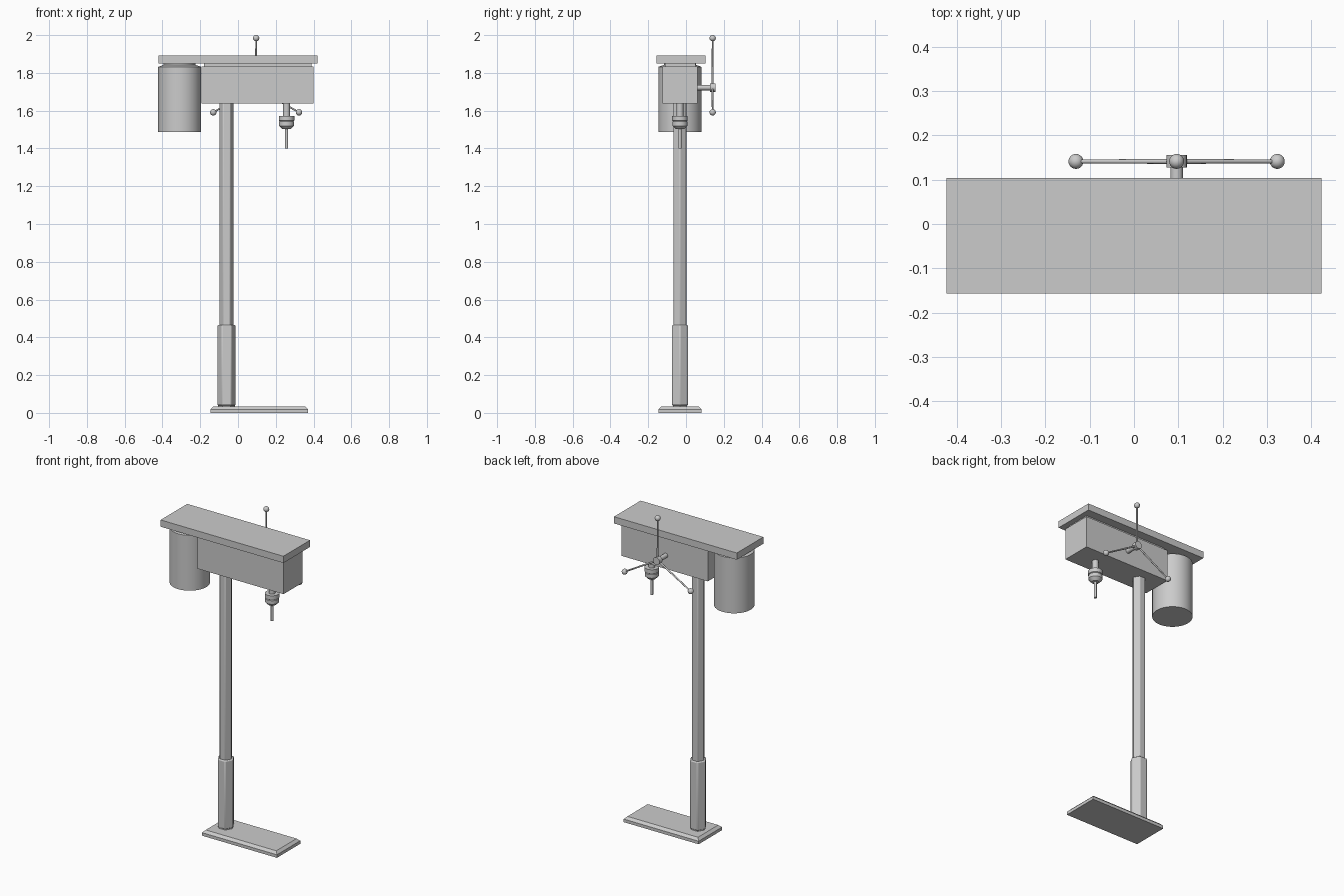
import bpy, bmesh, math
from mathutils import Vector

if "Cube" in bpy.data.objects:
    bpy.data.objects.remove(bpy.data.objects["Cube"])


def finish(name, bm, bevel=0, segs=1, smooth=True):
    bmesh.ops.recalc_face_normals(bm, faces=bm.faces)
    me = bpy.data.meshes.new(name)
    bm.to_mesh(me)
    bm.free()
    ob = bpy.data.objects.new(name, me)
    bpy.context.collection.objects.link(ob)
    if bevel:
        m = ob.modifiers.new("Bevel", 'BEVEL')
        m.width, m.segments = bevel, segs
    if smooth:
        bpy.ops.object.select_all(action='DESELECT')
        bpy.context.view_layer.objects.active = ob
        ob.select_set(True)
        bpy.ops.object.shade_smooth_by_angle(angle=math.radians(32))
    return ob


def box(name, lo, hi):
    bm = bmesh.new()
    bmesh.ops.create_cube(bm, size=1)
    for v in bm.verts:
        v.co = Vector([(a + b) / 2 + c * (b - a) for a, b, c in zip(lo, hi, v.co)])
    return finish(name, bm, smooth=False)


def stack(name, rings, closed_rings=True):
    """Skin a list of equal-length point rings and cap both ends."""
    bm = bmesh.new()
    rs = [[bm.verts.new(p) for p in r] for r in rings]
    n = len(rs[0])
    for a, b in zip(rs, rs[1:]):
        for i in range(n):
            j = (i + 1) % n
            bm.faces.new((a[i], a[j], b[j], b[i]))
    bm.faces.new(rs[0])
    bm.faces.new(rs[-1])
    return bm


def lathe(name, origin, axis, profile, n=32, **kw):
    """Profile of (radius, distance along axis) turned about an axis."""
    q = Vector((0, 0, 1)).rotation_difference(Vector(axis))
    o = Vector(origin)
    rings = [[o + q @ Vector((r * math.cos(2 * math.pi * i / n),
                              r * math.sin(2 * math.pi * i / n), d))
              for i in range(n)] for r, d in profile]
    return finish(name, stack(name, rings), **kw)


CY = -0.032   # centre line of column, motor and spindle

# chamfered base plate
x0, x1, y0, y1 = -0.145, 0.37, -0.146, 0.083
rings = []
for inset, z in ((0, 0), (0, 0.019), (0.015, 0.034)):
    rings.append([(x0 + inset, y0 + inset, z), (x1 - inset, y0 + inset, z),
                  (x1 - inset, y1 - inset, z), (x0 + inset, y1 - inset, z)])
finish("base_plate", stack("base", rings), smooth=False)

# hexagonal column with softened edges
lathe("column_foot", (-0.061, CY, 0), (0, 0, 1), [(0.044, 0.03), (0.044, 0.045)], n=6)
lathe("lower_column", (-0.061, CY, 0), (0, 0, 1), [(0.05, 0.04), (0.05, 0.465)],
      n=6, bevel=0.006, segs=3)
lathe("upper_column", (-0.061, CY, 0), (0, 0, 1), [(0.0385, 0.45), (0.0385, 1.65)],
      n=6, bevel=0.005, segs=3)

# drill head, its inset neck and the belt cover
box("head", (-0.193, -0.124, 1.638), (0.40, 0.061, 1.835))
box("head_neck", (-0.18, -0.112, 1.83), (0.388, 0.049, 1.852))
box("belt_cover", (-0.422, -0.157, 1.85), (0.422, 0.104, 1.892))

# motor
lathe("motor", (-0.309, CY, 0), (0, 0, 1),
      [(0.114, 1.488), (0.114, 1.832), (0.085, 1.842), (0.085, 1.853)], n=40)

# spindle, chuck and bit
SX = 0.257
lathe("quill", (SX, CY, 0), (0, 0, 1), [(0.018, 1.56), (0.018, 1.645)])
lathe("chuck", (SX, CY, 0), (0, 0, 1),
      [(0.022, 1.502), (0.04, 1.52), (0.04, 1.542), (0.037, 1.545),
       (0.041, 1.548), (0.041, 1.573)])
lathe("drill_bit", (SX, CY, 0), (0, 0, 1), [(0.008, 1.40), (0.008, 1.51)], n=16)

# feed handle: shaft, hub and three arms with ball knobs
hub = Vector((0.096, 0.141, 1.722))
lathe("handle_shaft", (hub.x, 0.05, hub.z), (0, 1, 0), [(0.014, 0), (0.014, 0.08)], n=24)
lathe("handle_hub", (hub.x, 0.127, hub.z), (0, 1, 0), [(0.023, 0), (0.023, 0.028)], n=24)
for k in range(3):
    a = math.radians(90 + 120 * k)
    d = Vector((math.cos(a), 0, math.sin(a)))
    lathe(f"handle_arm_{k + 1}", hub, d, [(0.0055, 0.01), (0.0045, 0.25)], n=12)
    bm = bmesh.new()
    bmesh.ops.create_uvsphere(bm, u_segments=24, v_segments=16, radius=0.0168)
    bmesh.ops.translate(bm, verts=bm.verts, vec=hub + d * 0.262)
    finish(f"handle_knob_{k + 1}", bm)
